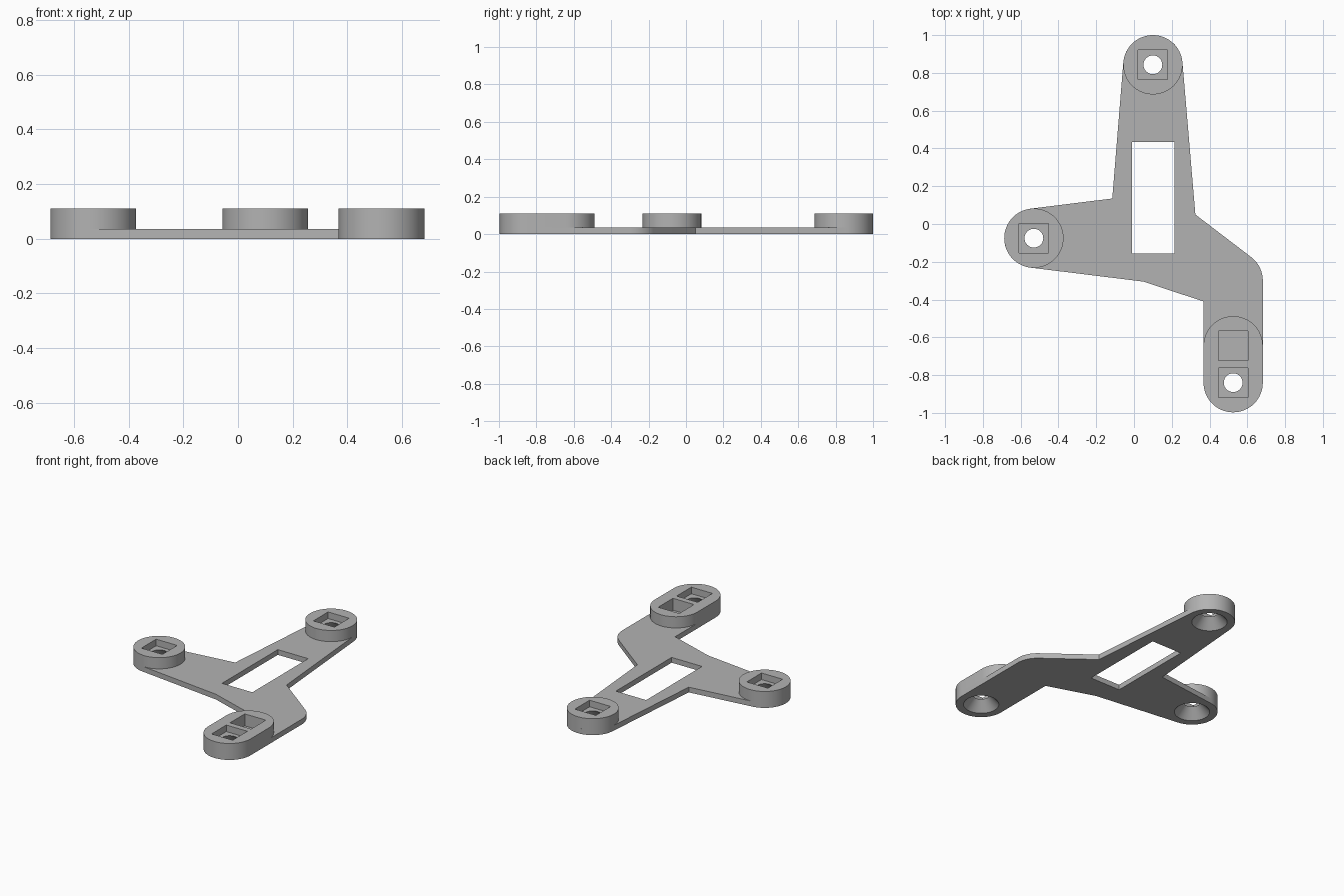
import bpy, bmesh
from math import cos, sin, radians

cube = bpy.data.objects.get("Cube")
if cube:
    bpy.data.objects.remove(cube, do_unlink=True)

R, PLATE_H, BOSS_H = 0.157, 0.035, 0.11
REAR, SIDE, FRONT, SLOT = (0.10, 0.843), (-0.53, -0.075), (0.525, -0.84), (0.525, -0.645)
FLOOR = 0.066

grey = bpy.data.materials.new("mid_grey")
grey.use_nodes = True
grey.diffuse_color = (0.45, 0.45, 0.45, 1)
grey.node_tree.nodes["Principled BSDF"].inputs["Base Color"].default_value = (0.45, 0.45, 0.45, 1)


def arc(c, start, end, r=R, steps=32):
    """Points along an arc, angles in degrees."""
    angles = [radians(start + (end - start) * i / steps) for i in range(steps + 1)]
    return [(c[0] + r * cos(a), c[1] + r * sin(a)) for a in angles]


def circle(c, r=R):
    return arc(c, 0, 360, r, 64)[:-1]


def square(c, hx, hy):
    return [(c[0] + sx * hx, c[1] + sy * hy) for sx, sy in ((-1, -1), (1, -1), (1, 1), (-1, 1))]


def loft(name, low, z0, high, z1):
    """Closed solid between two matching outlines."""
    bm = bmesh.new()
    a = [bm.verts.new((x, y, z0)) for x, y in low]
    b = [bm.verts.new((x, y, z1)) for x, y in high]
    n = len(a)
    bm.faces.new(a[::-1])
    bm.faces.new(b)
    for i in range(n):
        j = (i + 1) % n
        bm.faces.new((a[i], a[j], b[j], b[i]))
    mesh = bpy.data.meshes.new(name)
    bm.to_mesh(mesh)
    bm.free()
    mesh.materials.append(grey)
    obj = bpy.data.objects.new(name, mesh)
    bpy.context.collection.objects.link(obj)
    return obj


def prism(name, outline, z0, z1):
    return loft(name, outline, z0, outline, z1)


# Flat three-armed plate
outline = (arc(REAR, 5, 175) + [(-0.115, 0.135)] + arc(SIDE, 97, 263)
           + [(0.05, -0.305), (0.368, -0.41)] + arc(FRONT, 180, 360)
           + arc((0.525, -0.30), 0, 53, steps=12) + [(0.325, 0.05)])
plate = prism("base_plate", outline, 0, PLATE_H)

# Raised bosses at the arm ends
rear_boss = prism("rear_boss", circle(REAR), PLATE_H, BOSS_H)
side_boss = prism("right_boss", circle(SIDE), PLATE_H, BOSS_H)
front_boss = prism("front_boss", arc(SLOT, 0, 180) + arc(FRONT, 180, 360), PLATE_H, BOSS_H)

# Cutters: plate window, blind pocket, and a pocket over a countersunk hole per boss
window = prism("window_cutter", square((0.1025, 0.14), 0.1125, 0.295), -0.1, 0.2)
blind = prism("blind_pocket_cutter", square(SLOT, 0.078, 0.078), PLATE_H - 0.005, 0.2)
cuts = {plate: [window, blind], rear_boss: [], side_boss: [], front_boss: [blind]}
for boss, c in ((rear_boss, REAR), (side_boss, SIDE), (front_boss, FRONT)):
    pocket = prism("pocket_cutter", square(c, 0.078, 0.078), FLOOR, 0.2)
    sink = loft("countersink_cutter", circle(c, 0.118), -0.01, circle(c, 0.046), FLOOR + 0.004)
    cuts[boss] += [pocket, sink]
    cuts[plate].append(sink)

for obj, cutters in cuts.items():
    bpy.context.view_layer.objects.active = obj
    for cutter in cutters:
        mod = obj.modifiers.new("cut", 'BOOLEAN')
        mod.operation, mod.solver, mod.object = 'DIFFERENCE', 'EXACT', cutter
        bpy.ops.object.modifier_apply(modifier=mod.name)
for cutter in {c for group in cuts.values() for c in group}:
    bpy.data.objects.remove(cutter, do_unlink=True)

# Smooth round walls, crisp edges
bpy.ops.object.select_all(action='DESELECT')
for obj in cuts:
    obj.select_set(True)
bpy.ops.object.shade_smooth_by_angle(angle=radians(25))
